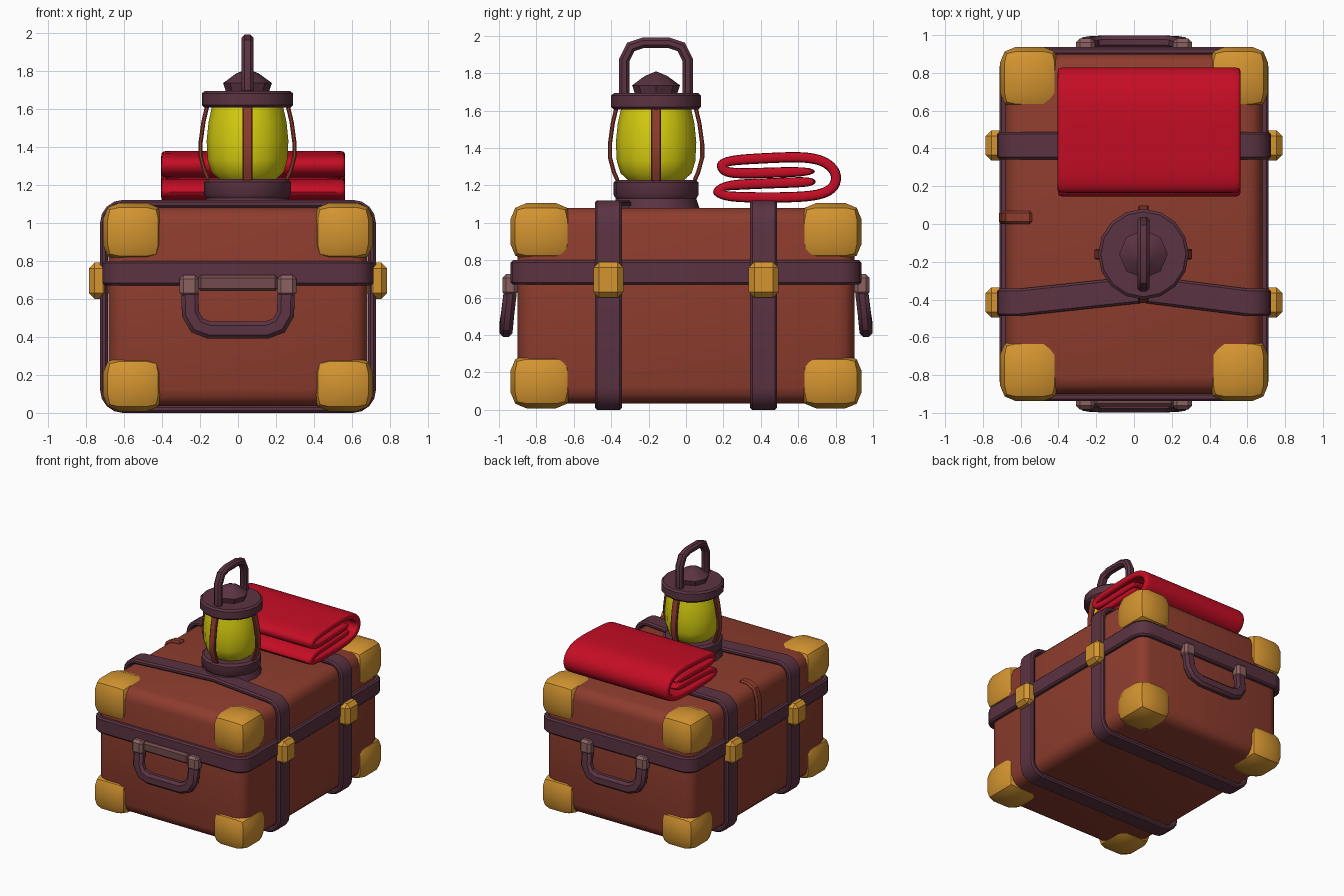
import bpy, bmesh, math
from mathutils import Vector, Matrix

if "Cube" in bpy.data.objects:
    bpy.data.objects.remove(bpy.data.objects["Cube"])


def mat(name, rgb):
    m = bpy.data.materials.new(name)
    m.diffuse_color = (*rgb, 1)
    m.use_nodes = True
    m.node_tree.nodes["Principled BSDF"].inputs["Base Color"].default_value = m.diffuse_color
    return m


LEATHER = mat("brown leather", (0.27, 0.046, 0.027))
PURPLE = mat("dark plum", (0.104, 0.033, 0.054))
GOLD = mat("brass", (0.66, 0.30, 0.03))
RED = mat("red cloth", (0.56, 0.004, 0.018))
YELLOW = mat("yellow glass", (0.68, 0.62, 0.005))
ROSE = mat("rose metal", (0.26, 0.12, 0.12))
GREY = mat("dull rose", (0.17, 0.07, 0.07))


def make(name, bm, material, bevel=0, segs=1, thick=0, subsurf=0, angle=35):
    """Turn a bmesh into a finished object with modifiers applied."""
    me = bpy.data.meshes.new(name)
    bm.to_mesh(me)
    bm.free()
    ob = bpy.data.objects.new(name, me)
    bpy.context.collection.objects.link(ob)
    me.materials.append(material)
    if thick:
        s = ob.modifiers.new("thick", 'SOLIDIFY')
        s.thickness, s.offset, s.use_even_offset = thick, 0, True
    if bevel:
        b = ob.modifiers.new("bevel", 'BEVEL')
        b.width, b.segments = bevel, segs
        b.limit_method, b.angle_limit = 'ANGLE', math.radians(50)
    if subsurf:
        s = ob.modifiers.new("soft", 'SUBSURF')
        s.levels = s.render_levels = subsurf
    bpy.ops.object.select_all(action='DESELECT')
    ob.select_set(True)
    bpy.context.view_layer.objects.active = ob
    bpy.ops.object.convert(target='MESH')
    bpy.ops.object.shade_smooth_by_angle(angle=math.radians(angle))
    return ob


def box(name, lo, hi, material, bevel=0.02, segs=1, angle=35):
    lo, hi = Vector(lo), Vector(hi)
    bm = bmesh.new()
    bmesh.ops.create_cube(bm, size=1)
    bmesh.ops.scale(bm, vec=hi - lo, verts=bm.verts)
    bmesh.ops.translate(bm, vec=(lo + hi) / 2, verts=bm.verts)
    return make(name, bm, material, bevel, segs, angle=angle)


def ribbon(name, path, across, thick, material, closed=False, bevel=0.012,
           steps=(-0.5, 0.5), subsurf=0):
    """Sweep a flat strap along a path; 'across' is the full width vector."""
    across = Vector(across)
    bm = bmesh.new()
    rows = [[bm.verts.new(Vector(p) + across * s) for s in steps] for p in path]
    n = len(rows)
    for i in range(n if closed else n - 1):
        a, b = rows[i], rows[(i + 1) % n]
        for j in range(len(steps) - 1):
            bm.faces.new((a[j], a[j + 1], b[j + 1], b[j]))
    bmesh.ops.recalc_face_normals(bm, faces=bm.faces)
    return make(name, bm, material, bevel, 1, thick, subsurf)


def lathe(name, profile, sides, centre, material):
    bm = bmesh.new()
    vs = [bm.verts.new((r, 0, z)) for r, z in profile]
    es = [bm.edges.new(p) for p in zip(vs, vs[1:])]
    bmesh.ops.spin(bm, geom=vs + es, cent=(0, 0, 0), axis=(0, 0, 1),
                   angle=2 * math.pi, steps=sides)
    bmesh.ops.remove_doubles(bm, verts=bm.verts, dist=1e-4)
    bmesh.ops.recalc_face_normals(bm, faces=bm.faces)
    bmesh.ops.translate(bm, vec=(centre[0], centre[1], 0), verts=bm.verts)
    return make(name, bm, material)


def rounded_rect(u0, u1, v0, v1, r, n=4):
    pts = []
    for k, (u, v) in enumerate(((u1 - r, v1 - r), (u0 + r, v1 - r),
                                (u0 + r, v0 + r), (u1 - r, v0 + r))):
        for i in range(n + 1):
            a = math.pi / 2 * (k + i / n)
            pts.append((u + r * math.cos(a), v + r * math.sin(a)))
    return pts


# Trunk body
box("trunk_body", (-0.68, -0.90, 0.035), (0.68, 0.90, 1.08), LEATHER, 0.09, 3, 50)

# Horizontal band under the lid
ribbon("lid_band", [(x, y, 0.735) for x, y in
                    rounded_rect(-0.69, 0.69, -0.915, 0.915, 0.09)],
       (0, 0, 0.13), 0.045, PURPLE, closed=True)

# Two straps round the trunk; the front one bends behind the lantern foot
for name, y, bend in (("front_strap", -0.415, 0.07), ("back_strap", 0.415, 0)):
    pts = rounded_rect(-0.705, 0.705, 0.02, 1.10, 0.10)
    path = [(x, y, z) for x, z in pts]
    path.insert(5, (0.05, y + bend, 1.10))
    ribbon(name, path, (0, 0.145, 0), 0.04, PURPLE, closed=True)

# Brass corners and strap buckles
for sx in (-1, 1):
    for sy in (-1, 1):
        for part, z0, z1 in (("lower", 0.008, 0.295), ("upper", 0.80, 1.105)):
            xs = sorted((sx * 0.395, sx * 0.71))
            ys = sorted((sy * 0.61, sy * 0.938))
            box(part + "_corner", (xs[0], ys[0], z0), (xs[1], ys[1], z1),
                GOLD, 0.085, 2, 30)
        xs = sorted((sx * 0.68, sx * 0.785))
        y = sy * 0.415
        box("buckle", (xs[0], y - 0.08, 0.60), (xs[1], y + 0.08, 0.79), GOLD, 0.03)

# Carrying handles at both ends
U = [(-0.255, 0.68), (-0.25, 0.52), (-0.215, 0.46), (-0.15, 0.435),
     (0.15, 0.435), (0.215, 0.46), (0.25, 0.52), (0.255, 0.68)]
for side, s in (("front", -1), ("back", 1)):
    ribbon(side + "_handle", [(x, s * (0.963 - 0.12 * (z - 0.435)), z) for x, z in U],
           (0, 0.07, 0), 0.09, PURPLE, bevel=0.02)
    for sx in (-1, 1):
        ys = sorted((s * 0.90, s * 0.982))
        box(side + "_handle_clip", (sx * 0.257 - 0.05, ys[0], 0.61),
            (sx * 0.257 + 0.05, ys[1], 0.725), ROSE, 0.02)
box("front_handle_bar", (-0.21, -0.965, 0.64), (0.21, -0.90, 0.725), GREY, 0.015)

# Small leather clasp on the left side of the lid
ribbon("side_clasp", [(-0.54, 0.035, 1.085), (-0.61, 0.035, 1.08), (-0.665, 0.035, 1.05),
                      (-0.69, 0.035, 0.98), (-0.70, 0.035, 0.79)],
       (0, 0.07, 0), 0.03, LEATHER)

# Folded blanket: one sheet folded twice
SHEET = [(0.70, 1.275), (0.45, 1.268), (0.27, 1.262), (0.20, 1.275), (0.185, 1.31),
         (0.23, 1.335), (0.42, 1.345), (0.62, 1.355), (0.74, 1.335), (0.81, 1.27),
         (0.80, 1.19), (0.72, 1.145), (0.55, 1.135), (0.36, 1.135), (0.21, 1.14),
         (0.165, 1.165), (0.20, 1.20), (0.36, 1.208), (0.55, 1.215), (0.70, 1.22)]
ribbon("folded_blanket", [(0.08, y, z) for y, z in SHEET], (0.97, 0, 0), 0.055, RED,
       bevel=0, steps=(-0.5, -0.47, 0, 0.47, 0.5), subsurf=2)

# Lantern
C = (0.05, -0.16)
lathe("lantern_base", [(0, 1.07), (0.235, 1.07), (0.215, 1.13), (0.228, 1.15),
                       (0.228, 1.215), (0.21, 1.23), (0, 1.23)], 16, C, PURPLE)
lathe("lantern_glass", [(0.14, 1.22), (0.19, 1.265), (0.21, 1.33), (0.215, 1.43),
                        (0.205, 1.53), (0.185, 1.62)], 12, C, YELLOW)
lathe("lantern_cap", [(0, 1.605), (0.225, 1.605), (0.24, 1.62), (0.24, 1.68),
                      (0.225, 1.693), (0, 1.693)], 16, C, PURPLE)
lathe("lantern_chimney", [(0, 1.68), (0.11, 1.68), (0.128, 1.735), (0.06, 1.785),
                          (0, 1.81)], 8, C, PURPLE)
RIB = [(0.205, 1.225), (0.225, 1.27), (0.247, 1.35), (0.247, 1.42), (0.232, 1.53),
       (0.212, 1.615)]
for i in range(4):
    d = Matrix.Rotation(math.pi / 2 * i, 3, 'Z') @ Vector((1, 0, 0))
    ribbon("lantern_rib", [(C[0] + d.x * r, C[1] + d.y * r, z) for r, z in RIB],
           (-d.y * 0.055, d.x * 0.055, 0), 0.022, LEATHER, bevel=0.006)

# Lantern carrying loop
LOOP = [(-0.17, 1.68), (-0.17, 1.87), (-0.135, 1.94), (-0.07, 1.962), (0.07, 1.962),
        (0.135, 1.94), (0.17, 1.87), (0.17, 1.68)]
ribbon("lantern_loop", [(C[0], C[1] + y, z) for y, z in LOOP], (0.062, 0, 0), 0.055,
       PURPLE, bevel=0.015)
